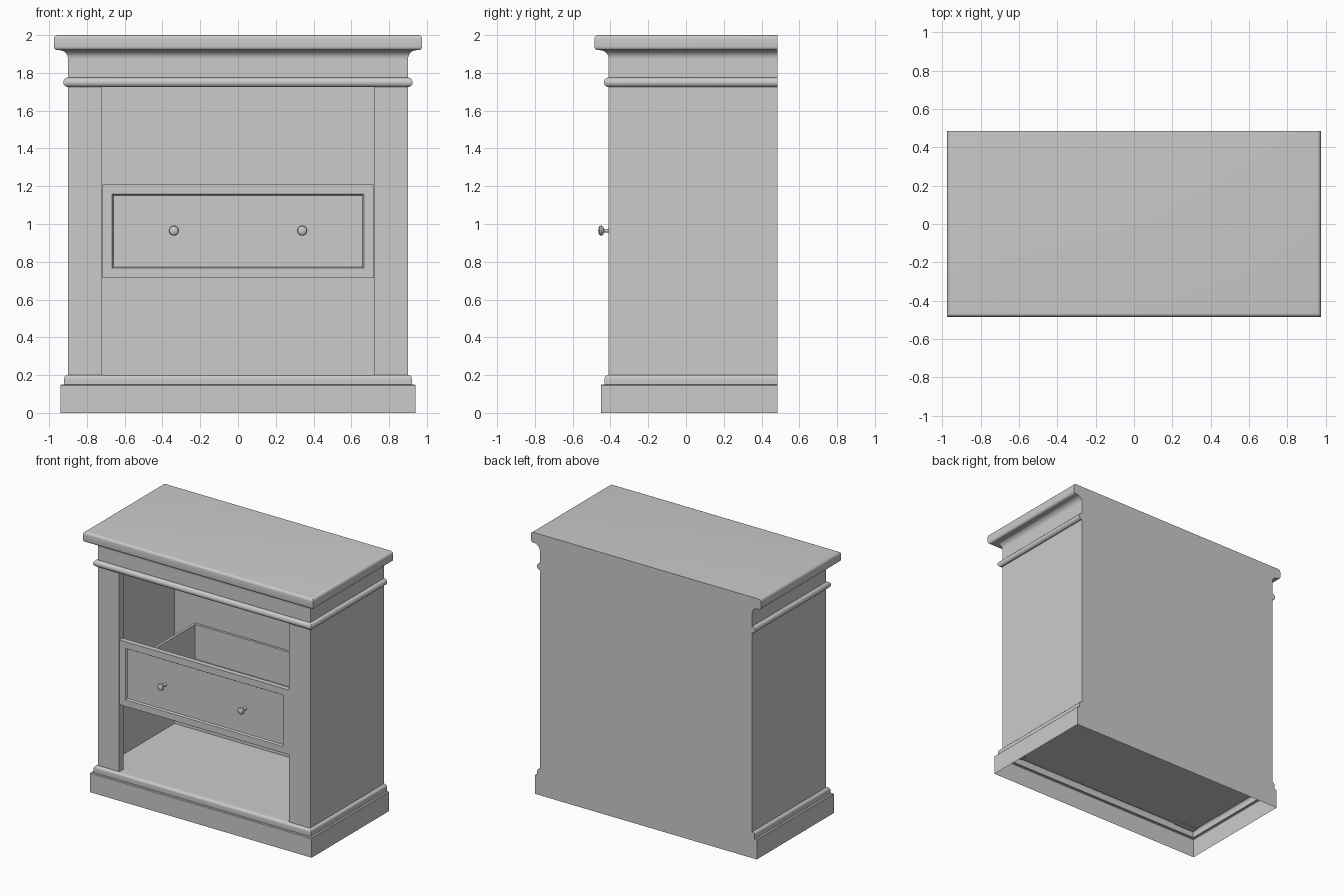
import bpy, bmesh, math
from mathutils import Vector, Matrix

if "Cube" in bpy.data.objects:
    bpy.data.objects.remove(bpy.data.objects["Cube"])

grey = bpy.data.materials.new("light grey paint")
grey.diffuse_color = (0.6, 0.6, 0.6, 1)
grey.use_nodes = True
grey.node_tree.nodes["Principled BSDF"].inputs["Base Color"].default_value = grey.diffuse_color

W, FRONT, BACK = 0.90, -0.41, 0.485   # carcass half width, front and back


def finish(bm, name, smooth=False):
    bm.normal_update()
    me = bpy.data.meshes.new(name)
    bm.to_mesh(me)
    bm.free()
    me.materials.append(grey)
    ob = bpy.data.objects.new(name, me)
    bpy.context.collection.objects.link(ob)
    if smooth:
        bpy.ops.object.select_all(action='DESELECT')
        ob.select_set(True)
        bpy.context.view_layer.objects.active = ob
        bpy.ops.object.shade_smooth_by_angle(angle=math.radians(35))
    return ob


def box_bm(x0, x1, y0, y1, z0, z1):
    bm = bmesh.new()
    bmesh.ops.create_cube(bm, size=1)
    for v in bm.verts:
        v.co = Vector(((x0 + x1) / 2 + v.co.x * (x1 - x0),
                       (y0 + y1) / 2 + v.co.y * (y1 - y0),
                       (z0 + z1) / 2 + v.co.z * (z1 - z0)))
    return bm


def box(name, *dims):
    return finish(box_bm(*dims), name)


def arc(cx, cz, r, a0, a1, n=8):
    return [(cx + r * math.cos(math.radians(a0 + (a1 - a0) * i / n)),
             cz + r * math.sin(math.radians(a0 + (a1 - a0) * i / n))) for i in range(n + 1)]


def moulding(name, profile, cap_top=False, cap_bottom=False):
    """Sweep (outset, z) points round front and sides, with a flat back."""
    bm = bmesh.new()
    rings = []
    for o, z in profile:
        x, y = W + o, FRONT - o
        rings.append([bm.verts.new(p) for p in
                      ((-x, BACK, z), (-x, y, z), (x, y, z), (x, BACK, z))])
    for a, b in zip(rings, rings[1:]):
        for i in range(4):
            j = (i + 1) % 4
            if i == 3 and abs(a[0].co.z - b[0].co.z) < 1e-5:
                continue          # flat ledges have no back strip
            bm.faces.new((a[i], a[j], b[j], b[i]))
    if cap_top:
        bm.faces.new(rings[-1])
    if cap_bottom:
        bm.faces.new(rings[0][::-1])
    return finish(bm, name, True)


# plinth with its small moulding, hollow underneath
moulding("plinth", [(.04, 0), (.04, .145), (.035, .15), (.022, .15), (.022, .175)]
         + arc(.002, .18, .02, 0, 90, 5) + [(-.04, .2)])

# worktop, cove, frieze and bead
moulding("cornice_and_top",
         [(-.04, 1.725)] + arc(0, 1.75, .025, -90, 90, 10) + [(0, 1.87)]
         + arc(.045, 1.875, .045, 180, 90) + [(.055, 1.92)]
         + arc(.055, 1.94, .02, -90, 0, 5) + arc(.055, 1.98, .02, 0, 90, 5),
         cap_top=True, cap_bottom=True)

# carcass
box("floor_board", -W, W, FRONT, BACK - .005, .188, .2)
box("back_panel", -W, W, BACK - .025, BACK, .195, 1.727)
for s, side in ((-1, "left"), (1, "right")):
    x = sorted((s * (W - .04), s * W))
    box(side + "_side_panel", *x, FRONT, BACK, .195, 1.727)
    x = sorted((s * .72, s * W))
    box(side + "_front_post", *x, FRONT, FRONT + .05, .18, 1.727)

# drawer front with a recessed panel
bm = box_bm(-.718, .718, FRONT, FRONT + .04, .715, 1.21)
bm.normal_update()
face = min(bm.faces, key=lambda f: f.calc_center_median().y)
bmesh.ops.inset_individual(bm, faces=[face], thickness=.072, depth=0)
bmesh.ops.inset_individual(bm, faces=[face], thickness=.010, depth=-.012)
finish(bm, "drawer_front")

# drawer box
bx, by, bz0, bz1, t = .67, .43, .75, 1.035, .02
y0 = FRONT + .04
box("drawer_bottom", -bx, bx, y0, by, bz0, bz0 + t)
box("drawer_back", -bx, bx, by - t, by, bz0, bz1)
for s, side in ((-1, "left"), (1, "right")):
    x = sorted((s * (bx - t), s * bx))
    box("drawer_%s_side" % side, *x, y0, by, bz0, bz1)

# turned knobs
for s, side in ((-1, "left"), (1, "right")):
    bm = bmesh.new()
    pts = [(.014, -.395), (.010, -.408), (.009, -.434), (.018, -.437), (.025, -.443),
           (.027, -.450), (.023, -.458), (.013, -.463), (0, -.465)]
    vs = [bm.verts.new((r + s * .34, y, .965)) for r, y in pts]
    es = [bm.edges.new(p) for p in zip(vs, vs[1:])]
    bmesh.ops.spin(bm, geom=vs + es, cent=(s * .34, 0, .965), axis=(0, 1, 0),
                   angle=2 * math.pi, steps=24, use_duplicate=False)
    bmesh.ops.remove_doubles(bm, verts=bm.verts, dist=1e-5)
    bmesh.ops.recalc_face_normals(bm, faces=bm.faces)
    finish(bm, side + "_knob", True)
